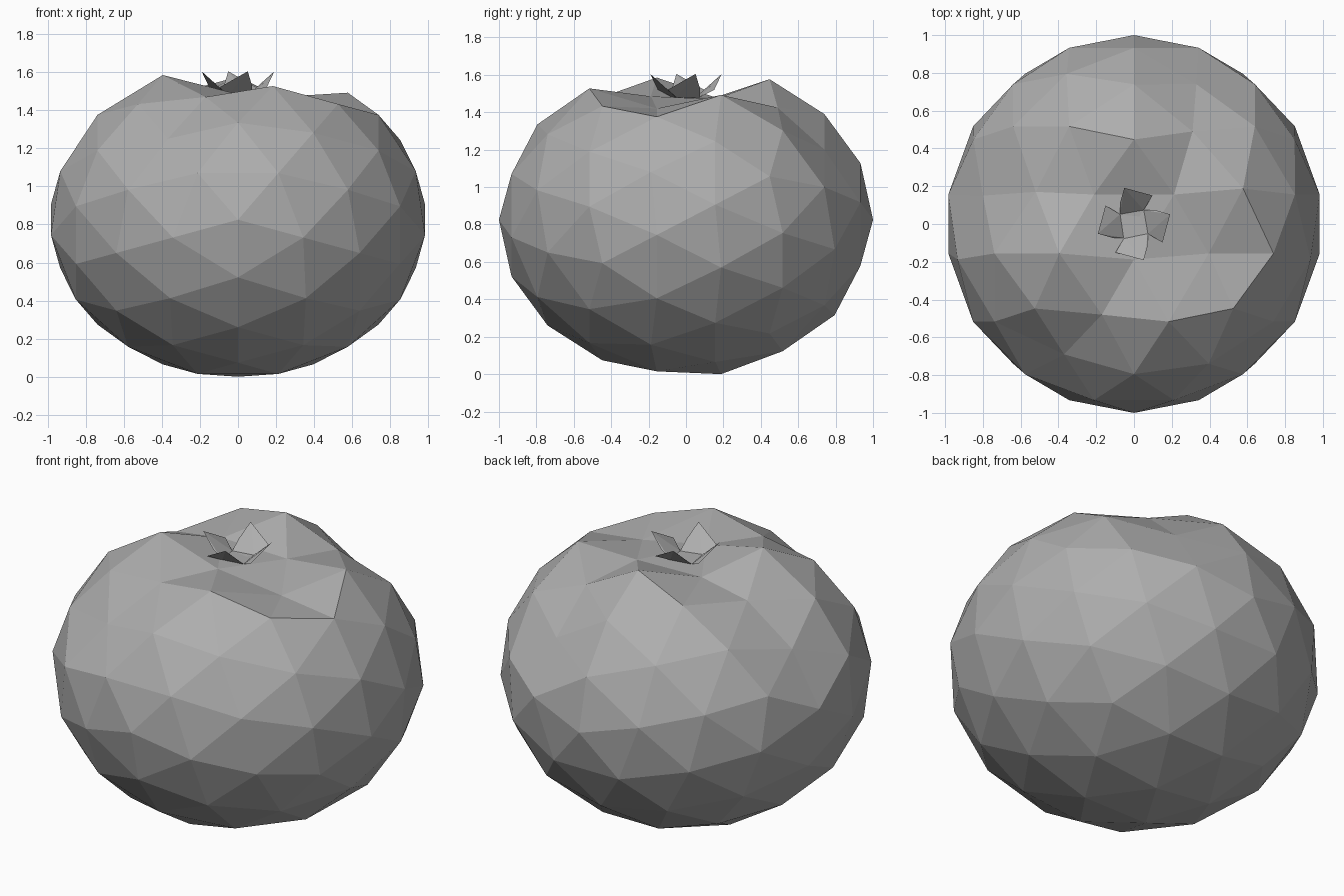
import bpy, bmesh, math
from mathutils import Vector

cube = bpy.data.objects.get("Cube")
if cube:
    bpy.data.objects.remove(cube, do_unlink=True)

GREY = (0.42, 0.42, 0.42, 1)
grey = bpy.data.materials.new("mid grey")
grey.use_nodes = True
grey.diffuse_color = GREY
grey.node_tree.nodes["Principled BSDF"].inputs["Base Color"].default_value = GREY


def make_object(name, bm):
    bmesh.ops.recalc_face_normals(bm, faces=bm.faces[:])
    mesh = bpy.data.meshes.new(name)
    bm.to_mesh(mesh)
    bm.free()
    mesh.materials.append(grey)
    obj = bpy.data.objects.new(name, mesh)
    bpy.context.collection.objects.link(obj)


# Fruit body: icosahedron with each edge split in three, laid on its side
base = bmesh.new()
bmesh.ops.create_icosphere(base, subdivisions=1, radius=1)
for v in base.verts:
    x, y, z = v.co
    v.co = Vector((y, z, x)).normalized()

points = [v.co.copy() for v in base.verts]
for e in base.edges:
    a, b = (v.co for v in e.verts)
    angle = a.angle(b)
    for t in (1 / 3, 2 / 3):
        points.append((a * math.sin((1 - t) * angle) + b * math.sin(t * angle)) / math.sin(angle))
for f in base.faces:
    points.append(sum((v.co for v in f.verts), Vector()).normalized())
base.free()

HALF_HEIGHT, CENTRE_Z = 0.84, 0.825
bm = bmesh.new()
for p in points:
    bm.verts.new(p)
bmesh.ops.convex_hull(bm, input=bm.verts[:])
for v in bm.verts:
    v.co.z = v.co.z * HALF_HEIGHT + CENTRE_Z

# Uneven hollow in the top, then three shallow grooves running out of it
pressed = [(0.395, -0.156, 1.42), (0.212, 0.156, 1.47), (-0.212, 0.156, 1.48),
           (0.0, -0.188, 1.485), (-0.17, -0.48, 1.47),
           (0.31, 0.49, 1.425), (0.33, 0.74, 1.20),
           (-0.52, 0.17, 1.43), (-0.80, 0.15, 1.21),
           (-0.37, -0.69, 1.25)]
upper = [v for v in bm.verts if v.co.z > 1.15]
for spot in pressed:
    target = Vector(spot)
    near = min(upper, key=lambda v: (v.co.xy - target.xy).length)
    near.co = target
    upper.remove(near)
make_object("fruit_body", bm)


# Crown: four pointed petals turned like a pinwheel around a small cup
def polar(radius, degrees, z):
    a = math.radians(degrees)
    return Vector((radius * math.cos(a), radius * math.sin(a), z))


bm = bmesh.new()
centre = bm.verts.new((0, 0, 1.475))
ring = [bm.verts.new(polar(0.09, 55 + 90 * k, 1.48)) for k in range(4)]
for k in range(4):
    a = 15 + 90 * k
    tip = bm.verts.new(polar(0.198, a, 1.605))
    trail = bm.verts.new(polar(0.18, a - 48, 1.52))
    lead = bm.verts.new(polar(0.135, a + 18, 1.53))
    before, after = ring[k - 1], ring[k]
    for tri in ((centre, before, after), (before, trail, tip),
                (before, tip, after), (after, tip, lead)):
        bm.faces.new(tri)
make_object("crown_petals", bm)
